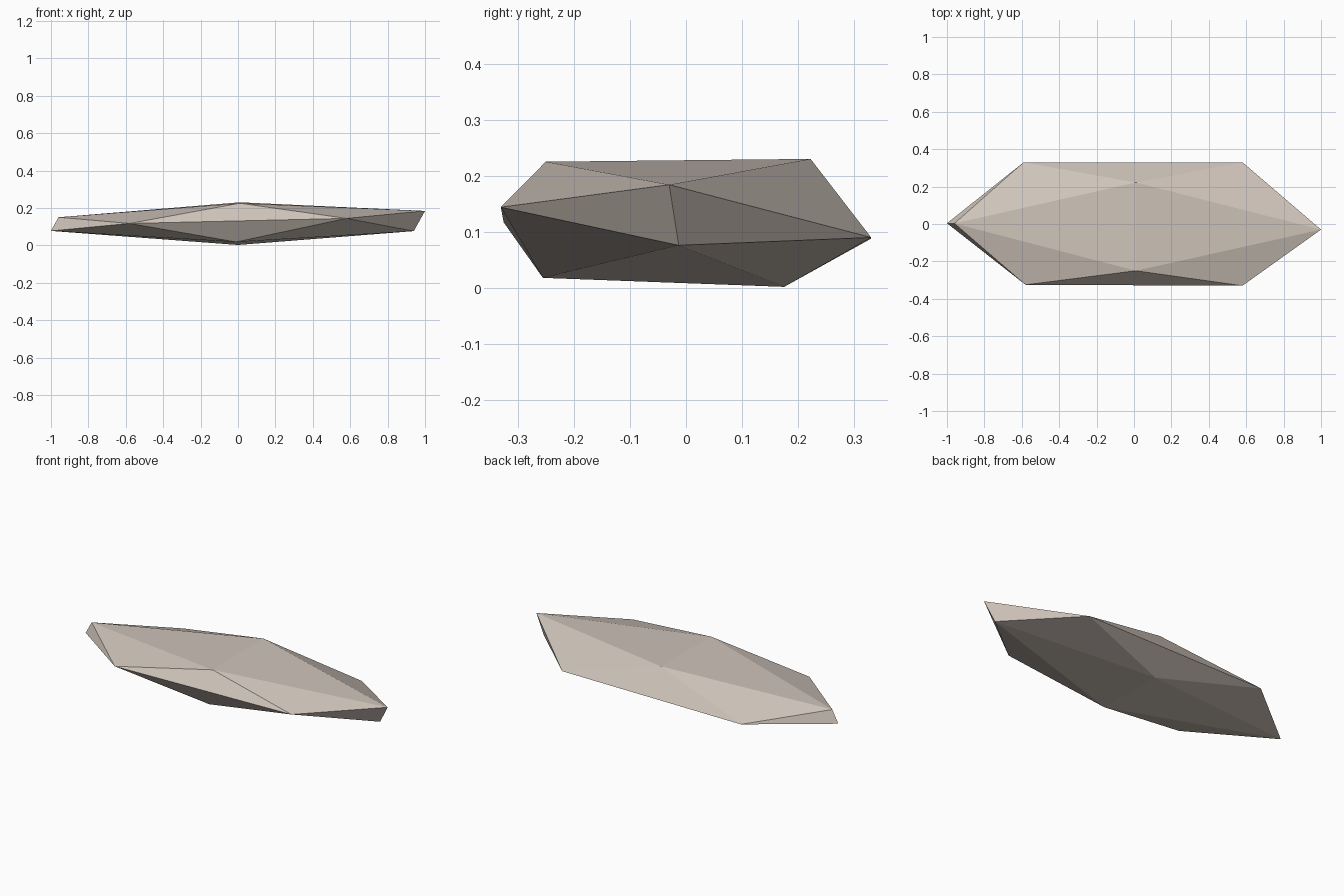
import bpy
import bmesh

cube = bpy.data.objects.get("Cube")
if cube:
    bpy.data.objects.remove(cube, do_unlink=True)

# Single pale stone colour
stone = bpy.data.materials.new("pale_stone")
stone.use_nodes = True
colour = (0.62, 0.55, 0.49, 1.0)
stone.diffuse_color = colour
bsdf = next(n for n in stone.node_tree.nodes if n.type == 'BSDF_PRINCIPLED')
bsdf.inputs["Base Color"].default_value = colour
bsdf.inputs["Roughness"].default_value = 0.9

# Corners of the stretched, slightly tilted twenty-sided stone
ridges = [(0.01, -0.25, 0.225), (0.01, 0.222, 0.23),
          (-0.01, -0.255, 0.018), (0.0, 0.175, 0.002)]
shoulders = [(0.58, -0.33, 0.144), (-0.58, -0.325, 0.117),
             (0.58, 0.33, 0.09), (-0.59, 0.33, 0.088)]
tips = [(1.0, -0.03, 0.184), (0.94, -0.013, 0.076),
        (-0.96, 0.003, 0.15), (-1.0, 0.004, 0.077)]

# Flat facets wrapped around the corners
bm = bmesh.new()
for corner in ridges + shoulders + tips:
    bm.verts.new(corner)
bmesh.ops.convex_hull(bm, input=bm.verts)
bmesh.ops.recalc_face_normals(bm, faces=bm.faces)
mesh = bpy.data.meshes.new("flat_stone")
bm.to_mesh(mesh)
bm.free()
mesh.materials.append(stone)
bpy.context.collection.objects.link(bpy.data.objects.new("flat_stone", mesh))
